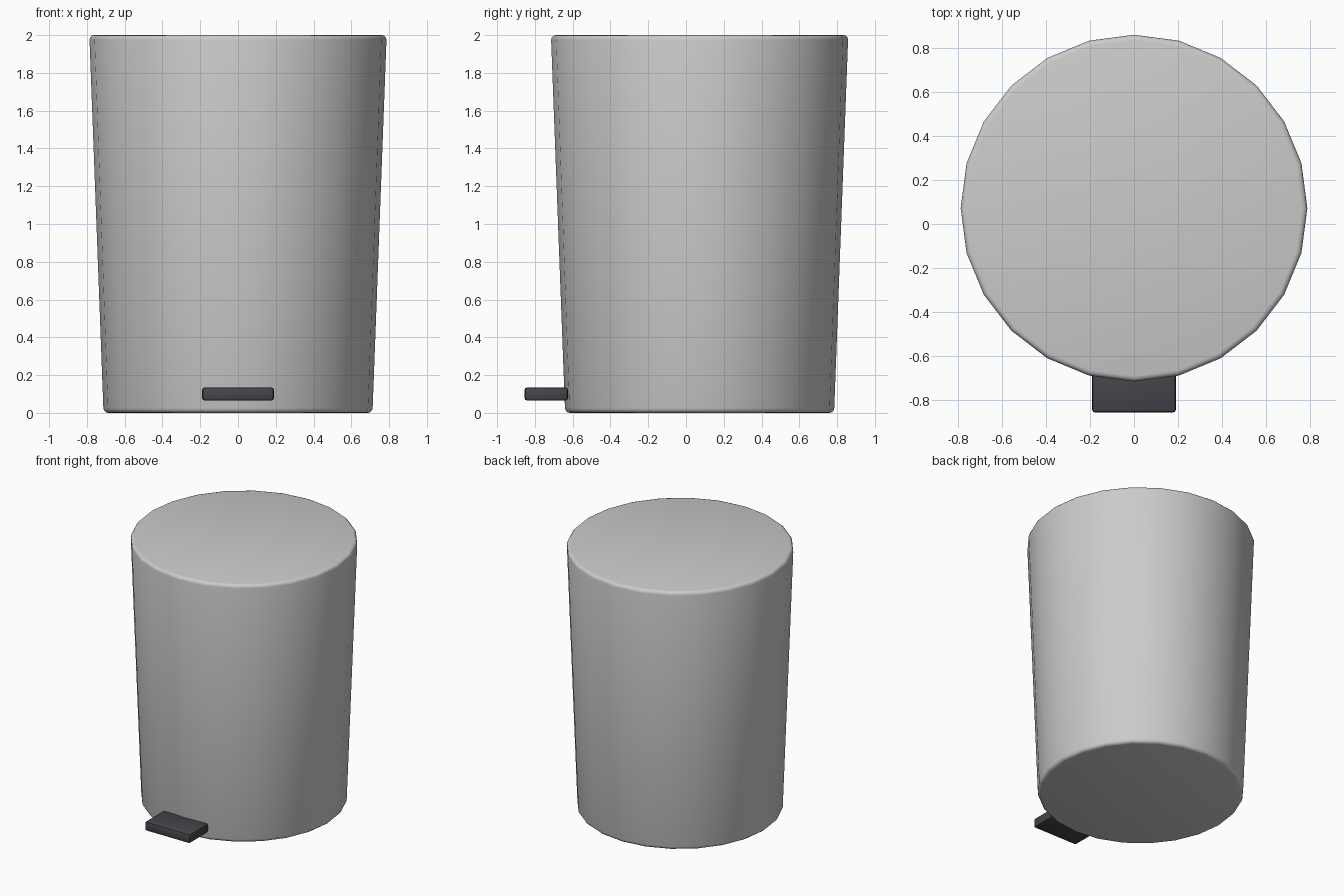
import bpy
import math

if "Cube" in bpy.data.objects:
    bpy.data.objects.remove(bpy.data.objects["Cube"])


def finish(obj, name, bevel, segments):
    # Rounded rims and smooth shading
    obj.name = name
    bpy.ops.object.transform_apply(location=False, rotation=True, scale=True)
    mod = obj.modifiers.new("rounded_edges", "BEVEL")
    mod.width = bevel
    mod.segments = segments
    mod.limit_method = "ANGLE"
    mod.angle_limit = math.radians(40)
    bpy.ops.object.modifier_apply(modifier=mod.name)
    bpy.ops.object.shade_smooth_by_angle(angle=math.radians(40))


# Tapered 24-sided bin body
bpy.ops.mesh.primitive_cone_add(vertices=24, radius1=0.712, radius2=0.787,
                                depth=2.0, location=(0, 0.072, 1.0))
finish(bpy.context.object, "bin_body", 0.025, 3)

# Foot pedal at the front
bpy.ops.mesh.primitive_cube_add(size=1, location=(0, -0.74, 0.1))
pedal = bpy.context.object
pedal.scale = (0.38, 0.23, 0.07)
finish(pedal, "foot_pedal", 0.014, 2)

dark = bpy.data.materials.new("dark_plastic")
dark.diffuse_color = (0.06, 0.06, 0.07, 1)
dark.use_nodes = True
dark.node_tree.nodes["Principled BSDF"].inputs["Base Color"].default_value = dark.diffuse_color
pedal.data.materials.append(dark)
